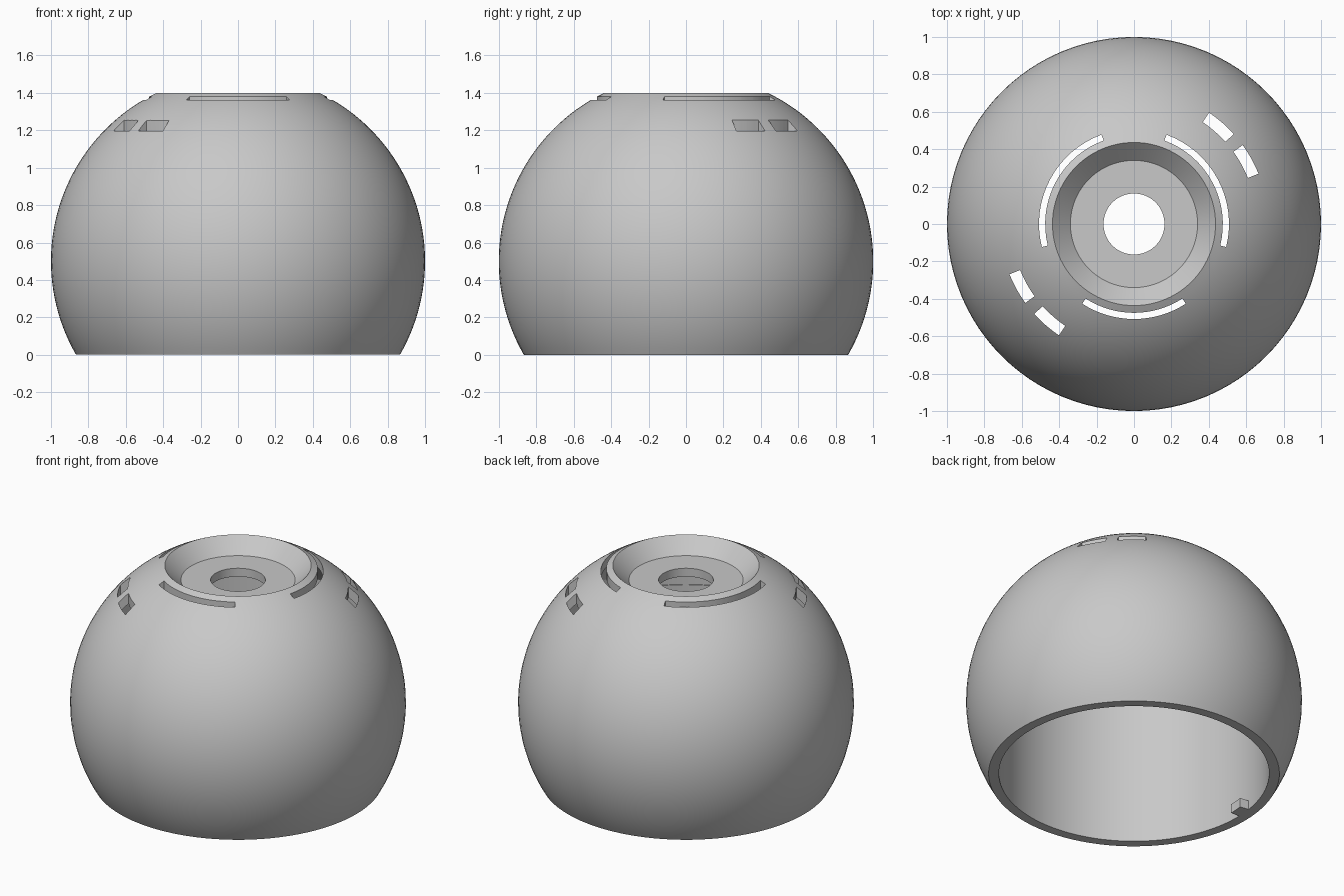
import bpy, bmesh
from math import sin, cos, radians, sqrt, asin, atan2, pi

cube = bpy.data.objects.get("Cube")
if cube:
    bpy.data.objects.remove(cube)

# Single grey material
grey = bpy.data.materials.new("light grey")
grey.use_nodes = True
COLOR = (0.58, 0.58, 0.58, 1)
grey.diffuse_color = COLOR
grey.node_tree.nodes["Principled BSDF"].inputs["Base Color"].default_value = COLOR

CENTRE = 0.5      # height of the sphere centre
CAVITY = 0.805    # radius of the straight inner wall


def make_object(name, bm):
    bmesh.ops.recalc_face_normals(bm, faces=bm.faces[:])
    mesh = bpy.data.meshes.new(name)
    bm.to_mesh(mesh)
    bm.free()
    mesh.materials.append(grey)
    obj = bpy.data.objects.new(name, mesh)
    bpy.context.collection.objects.link(obj)
    return obj


def sphere_arc(radius, z0, r1, steps):
    """Profile points up a sphere, from height z0 to horizontal radius r1."""
    a0 = asin((z0 - CENTRE) / radius)
    a1 = atan2(sqrt(radius ** 2 - r1 ** 2), r1)
    angles = [a0 + (a1 - a0) * i / steps for i in range(steps + 1)]
    return [(radius * cos(a), CENTRE + radius * sin(a)) for a in angles]


def revolve(name, profile, sides=96):
    bm = bmesh.new()
    rings = [[bm.verts.new((r * cos(2 * pi * i / sides), r * sin(2 * pi * i / sides), z))
              for r, z in profile] for i in range(sides)]
    n = len(profile)
    for i in range(sides):
        a, b = rings[i], rings[(i + 1) % sides]
        for j in range(n):
            k = (j + 1) % n
            bm.faces.new((a[j], b[j], b[k], a[k]))
    return make_object(name, bm)


def arc_block(name, r0, r1, z0, z1, start, end, steps=16):
    """Solid curved block between two radii, heights and angles in degrees."""
    bm = bmesh.new()
    section = [(r0, z0), (r1, z0), (r1, z1), (r0, z1)]
    rings = []
    for i in range(steps + 1):
        a = radians(start + (end - start) * i / steps)
        rings.append([bm.verts.new((r * cos(a), r * sin(a), z)) for r, z in section])
    for a, b in zip(rings, rings[1:]):
        for j in range(4):
            k = (j + 1) % 4
            bm.faces.new((a[j], b[j], b[k], a[k]))
    bm.faces.new(rings[0])
    bm.faces.new(rings[-1])
    return make_object(name, bm)


# Hollow shell with a dished top and a central hole
outer = sphere_arc(1.0, 0.0, 0.436, 40)
dish = [(0.34, 1.305), (0.163, 1.305), (0.163, 1.25), (0.40, 1.25)]
inner_start = CENTRE + sqrt(0.95 ** 2 - CAVITY ** 2)
inner = sphere_arc(0.95, inner_start, 0.45, 14)[::-1]
shell = revolve("shell", outer + dish + inner + [(CAVITY, 0.0)])

# Slots through the shell: three around the dish, two pairs further out
ring_slots = [(110, 194), (-14, 70), (237, 303)]
side_slots = [(202, 216), (222, 236), (22, 36), (42, 56)]
cutters = [arc_block("ring_slot_cutter", 0.475, 0.508, 1.2, 1.5, a, b) for a, b in ring_slots]
cutters += [arc_block("side_slot_cutter", 0.657, 0.718, 1.06, 1.4, a, b, 4) for a, b in side_slots]

bpy.context.view_layer.objects.active = shell
for cutter in cutters:
    cutter.hide_render = True
    mod = shell.modifiers.new("slot", 'BOOLEAN')
    mod.operation = 'DIFFERENCE'
    mod.solver = 'EXACT'
    mod.object = cutter
    bpy.ops.object.modifier_apply(modifier=mod.name)
for cutter in cutters:
    bpy.data.objects.remove(cutter)

# Thin plate on the inner wall and a small locating nub at the rim
plate = arc_block("inner_plate", CAVITY - 0.006, CAVITY + 0.01, 0.46, 0.9, -66, -24)
nub = arc_block("rim_nub", CAVITY - 0.06, CAVITY + 0.01, 0.0, 0.06, 172, 179, 4)

# Smooth shading with crisp edges
bpy.ops.object.select_all(action='DESELECT')
for obj in (shell, plate, nub):
    obj.select_set(True)
bpy.ops.object.shade_smooth_by_angle(angle=radians(25))
